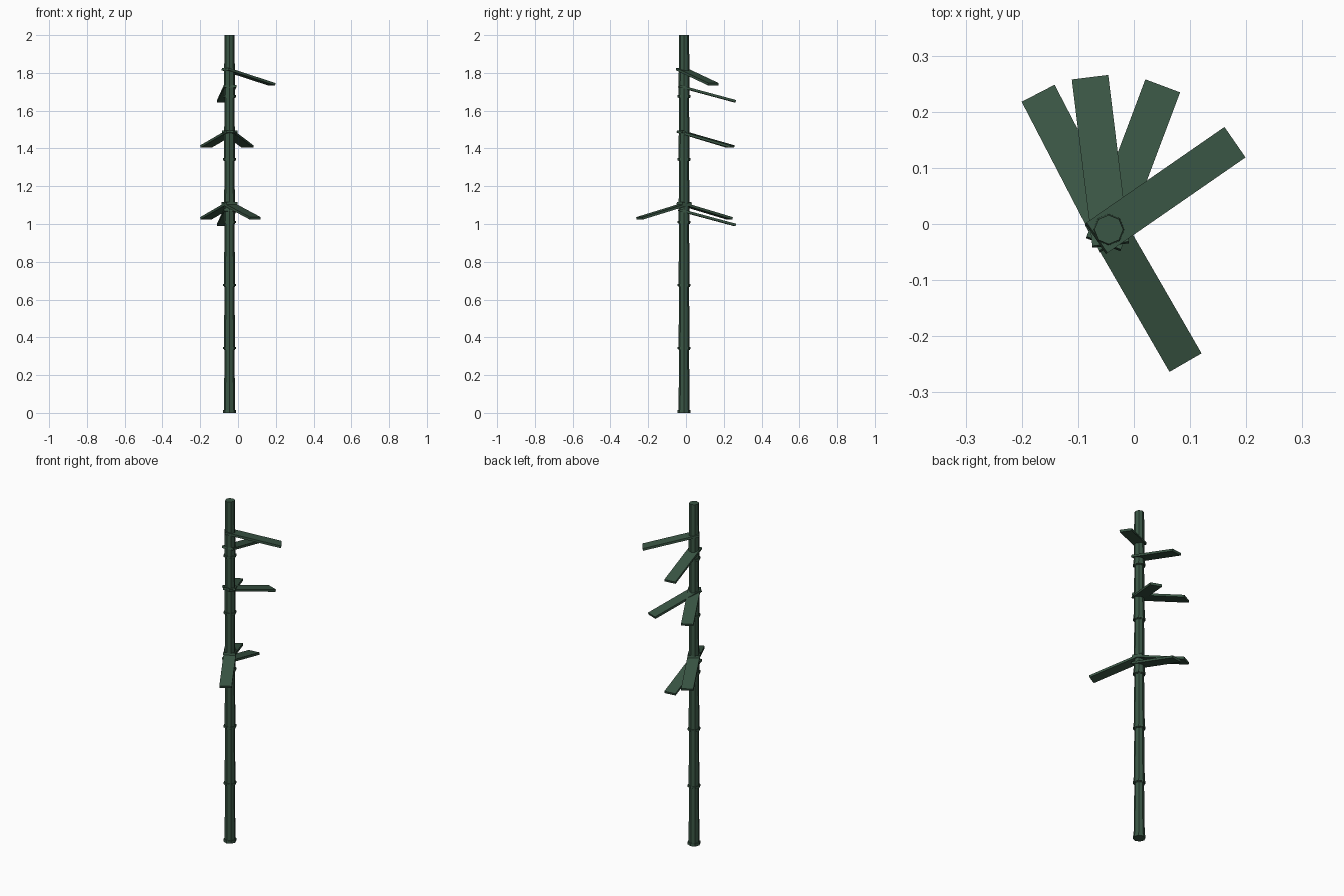
import bpy, bmesh, math
from mathutils import Matrix, Vector

if "Cube" in bpy.data.objects:
    bpy.data.objects.remove(bpy.data.objects["Cube"])

CX, CY = -0.045, -0.01


def material(name, rgb):
    m = bpy.data.materials.new(name)
    m.diffuse_color = (*rgb, 1)
    m.use_nodes = True
    m.node_tree.nodes["Principled BSDF"].inputs["Base Color"].default_value = m.diffuse_color
    return m


green = material("dark green", (0.042, 0.092, 0.058))


def finish(bm, name):
    mesh = bpy.data.meshes.new(name)
    bmesh.ops.recalc_face_normals(bm, faces=bm.faces)
    bm.to_mesh(mesh)
    bm.free()
    mesh.materials.append(green)
    ob = bpy.data.objects.new(name, mesh)
    bpy.context.collection.objects.link(ob)
    return ob


def cone(name, z0, z1, r0, r1):
    bm = bmesh.new()
    bmesh.ops.create_cone(bm, cap_ends=True, segments=8, radius1=r0, radius2=r1,
                          depth=z1 - z0,
                          matrix=Matrix.Translation((CX, CY, (z0 + z1) / 2)))
    return finish(bm, name)


# Stalk: six tapering segments, each starting with a raised joint
SEG = 2 / 6
for i in range(6):
    z = i * SEG
    cone(f"stalk_segment_{i + 1}", z, z + SEG, 0.030, 0.026)
    lo = 0 if i == 0 else z + 0.004
    cone(f"joint_{i + 1}", lo, z + 0.016, 0.034, 0.034)

# Leaves: flat drooping blades (angle in degrees, height at the stalk end)
BACK, REACH, DROP, WIDTH, THICK = -0.027, 0.272, 0.08, 0.066, 0.013
leaves = [(34.7, 1.82), (97, 1.73), (69.4, 1.49), (117.4, 1.49),
          (-60, 1.11), (117.4, 1.11), (97, 1.075)]
for i, (angle, z) in enumerate(leaves):
    span = REACH - BACK
    slope = math.atan2(DROP, span)
    place = (Matrix.Translation((CX, CY, z - DROP / 2))
             @ Matrix.Rotation(math.radians(angle), 4, 'Z')
             @ Matrix.Translation(((BACK + REACH) / 2, 0, 0))
             @ Matrix.Rotation(slope, 4, 'Y')
             @ Matrix.Diagonal((math.hypot(span, DROP), WIDTH, THICK, 1)))
    bm = bmesh.new()
    bmesh.ops.create_cube(bm, size=1, matrix=place)
    finish(bm, f"leaf_{i + 1}")
